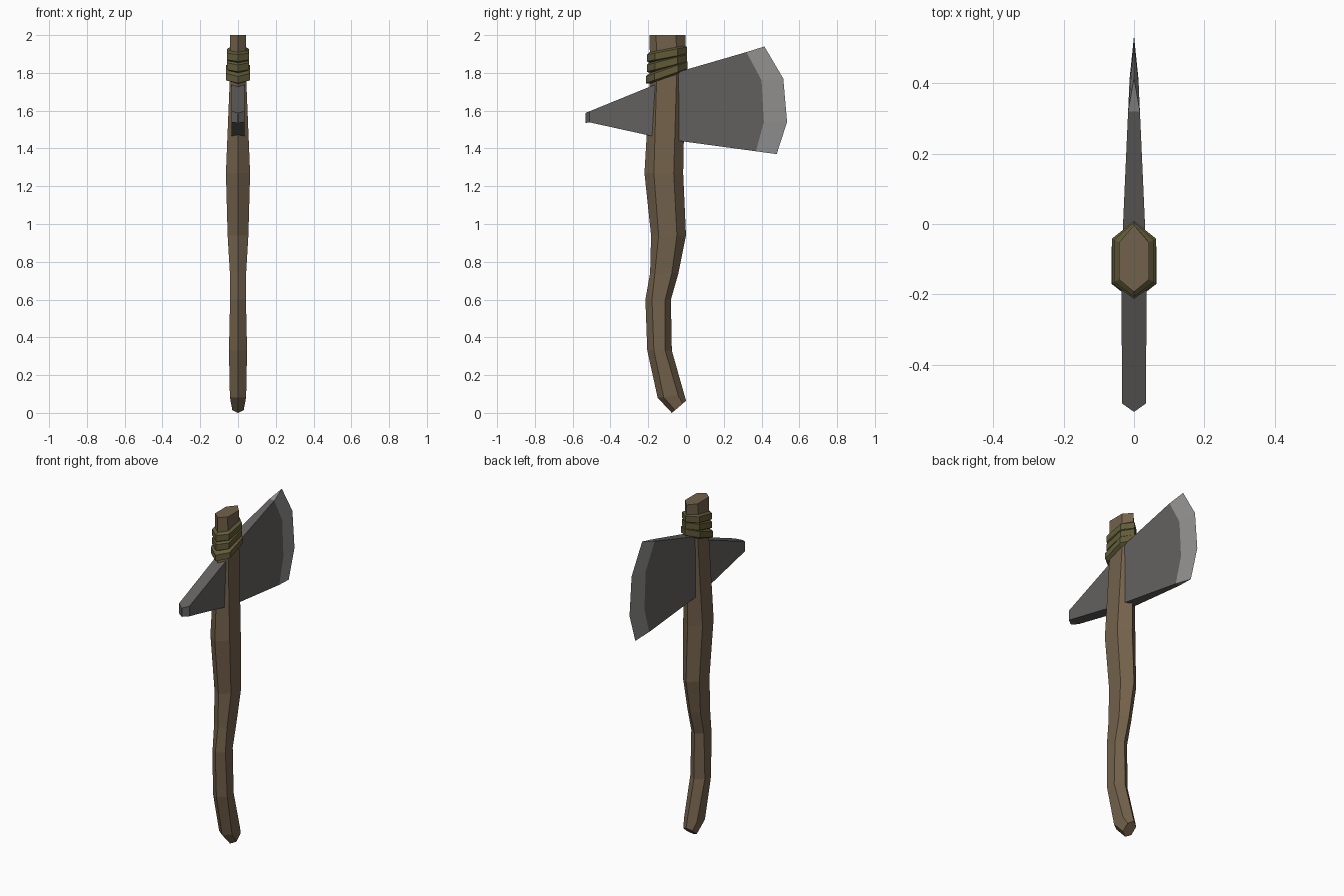
import bpy, bmesh

if "Cube" in bpy.data.objects:
    bpy.data.objects.remove(bpy.data.objects["Cube"])


def material(name, rgb):
    m = bpy.data.materials.new(name)
    m.diffuse_color = (*rgb, 1)
    m.use_nodes = True
    m.node_tree.nodes["Principled BSDF"].inputs["Base Color"].default_value = m.diffuse_color
    return m


WOOD = material("wood", (0.17, 0.12, 0.07))
STONE = material("stone", (0.125, 0.118, 0.115))
HONED = material("honed_stone", (0.29, 0.285, 0.28))
CORD = material("cord", (0.12, 0.105, 0.04))


def loft(name, rings, mat, closed=False):
    """Skin matching rings of points; cap the ends, or join last to first."""
    bm = bmesh.new()
    vs = [[bm.verts.new(p) for p in ring] for ring in rings]
    n = len(vs[0])
    pairs = list(zip(vs, vs[1:])) + ([(vs[-1], vs[0])] if closed else [])
    for a, b in pairs:
        for i in range(n):
            j = (i + 1) % n
            bm.faces.new((a[i], a[j], b[j], b[i]))
    if not closed:
        bm.faces.new(vs[0])
        bm.faces.new(vs[-1])
    bmesh.ops.recalc_face_normals(bm, faces=bm.faces[:])
    mesh = bpy.data.meshes.new(name)
    bm.to_mesh(mesh)
    bm.free()
    mesh.materials.append(mat)
    ob = bpy.data.objects.new(name, mesh)
    bpy.context.collection.objects.link(ob)
    return ob


def hexagon(w, ys, zs):
    """Long hexagon ring: front ridge, two sides, back ridge; w = half width."""
    order = ((0, 0), (w, 1), (w, 2), (0, 3), (-w, 2), (-w, 1))
    return [(x, ys[k], zs[k]) for x, k in order]


# Handle: half width, y of the four edges, z (level or slanted)
stations = [
    (0.030, (-0.075, -0.058, -0.018, 0.0), (0.0, 0.014, 0.048, 0.065)),
    (0.043, (-0.15, -0.118, -0.042, -0.01), (0.08, 0.083, 0.095, 0.10)),
    (0.048, (-0.205, -0.17, -0.11, -0.075), 0.33),
    (0.042, (-0.215, -0.18, -0.11, -0.08), 0.60),
    (0.043, (-0.19, -0.165, -0.075, -0.04), 0.74),
    (0.055, (-0.185, -0.145, -0.048, 0.0), 0.94),
    (0.064, (-0.22, -0.17, -0.065, -0.015), 1.27),
    (0.043, (-0.19, -0.155, -0.05, -0.005), 1.78),
    (0.042, (-0.193, -0.158, -0.052, -0.003), 2.0),
]
loft("handle", [hexagon(w, ys, z if isinstance(z, tuple) else (z,) * 4)
                for w, ys, z in stations], WOOD)


# Blade: side outline, thinning toward the cutting edge
def half(y):
    return 0.033 - 0.045 * (y + 0.04)


shoulder = [(0.32, 1.91), (0.40, 1.76), (0.412, 1.54), (0.37, 1.385)]
outline = [(-0.11, 1.45), (-0.11, 1.785)] + shoulder
loft("blade", [[(s * half(y), y, z) for y, z in outline] for s in (-1, 1)], STONE)

# Honed edge: wedge running along the blade shoulder
edge = [(0.415, 1.94), (0.515, 1.77), (0.535, 1.54), (0.48, 1.37)]
loft("cutting_edge", [[(-half(y), y, z), (0, ey, ez), (half(y), y, z)]
                      for (y, z), (ey, ez) in zip(shoulder, edge)], HONED)

# Rear spike: tapering block with a ridged end
spike = [(-0.11, 0.036, 1.45, 1.76), (-0.51, 0.034, 1.538, 1.597),
         (-0.533, 0.002, 1.535, 1.588)]
loft("rear_spike", [[(-w, y, a), (w, y, a), (w, y, b), (-w, y, b)]
                    for y, w, a, b in spike], STONE)

# Cord binding: three slanted hexagonal bands with chamfered rims
# (front z, back z, extra width)
for i, (zf, zb, grow) in enumerate([(1.768, 1.838, 0.020), (1.826, 1.877, 0.014),
                                    (1.880, 1.918, 0.014)]):
    rings = []
    for out, dz in ((-0.004, -0.03), (grow, -0.018), (grow, 0.018), (-0.004, 0.03)):
        ys = (-0.193 - out, -0.158 - out * 0.5, -0.052 + out * 0.5, -0.005 + out * 0.7)
        zs = [zf + (zb - zf) * (y + 0.2) / 0.2 + dz for y in ys]
        rings.append(hexagon(0.043 + out, ys, zs))
    loft(f"binding_band_{i + 1}", rings, CORD, closed=True)
